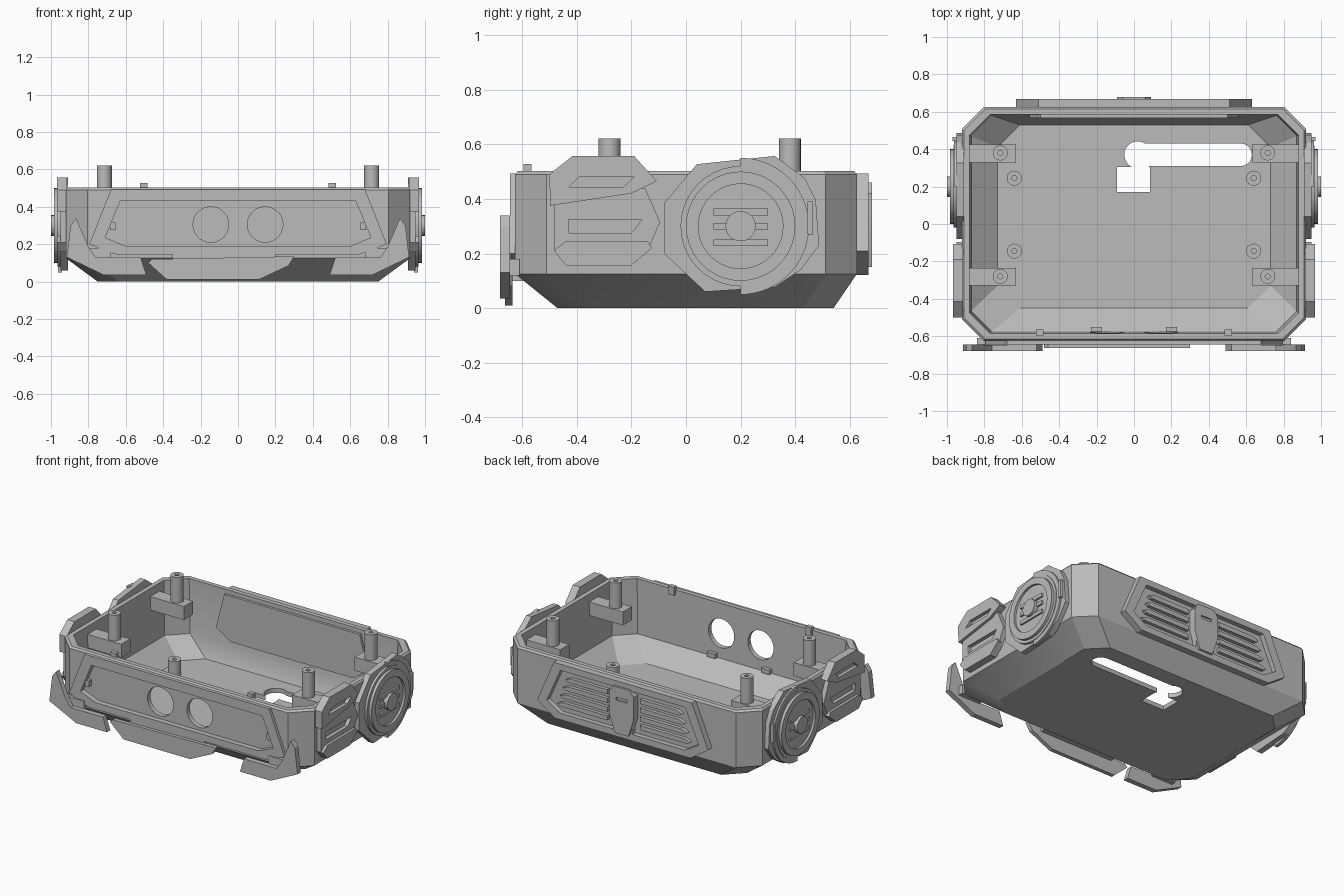
import bpy, bmesh
from math import sin, cos, pi, radians

cube = bpy.data.objects.get("Cube")
if cube:
    bpy.data.objects.remove(cube)

grey = bpy.data.materials.new("plain_grey")
grey.use_nodes = True
colour = (0.5, 0.5, 0.5, 1)
grey.diffuse_color = colour
grey.node_tree.nodes["Principled BSDF"].inputs["Base Color"].default_value = colour


def finish(name, bm):
    bmesh.ops.recalc_face_normals(bm, faces=bm.faces)
    mesh = bpy.data.meshes.new(name)
    bm.to_mesh(mesh)
    bm.free()
    mesh.materials.append(grey)
    obj = bpy.data.objects.new(name, mesh)
    bpy.context.collection.objects.link(obj)
    smooth(obj)
    return obj


def smooth(obj):
    for p in obj.data.polygons:
        p.use_smooth = True
    obj.data.set_sharp_from_angle(angle=radians(25))


def loft(name, rings):
    """Closed skin over a list of equal-length rings, capped at both ends."""
    bm = bmesh.new()
    vs = [[bm.verts.new(p) for p in r] for r in rings]
    n = len(vs[0])
    for a, b in zip(vs, vs[1:]):
        for i in range(n):
            j = (i + 1) % n
            bm.faces.new((a[i], a[j], b[j], b[i]))
    bm.faces.new(vs[0])
    bm.faces.new(vs[-1])
    return finish(name, bm)


def prism(name, pts, axis, d0, d1):
    """Extrude a flat outline along the named axis."""
    place = {"x": lambda u, v, d: (d, u, v),
             "y": lambda u, v, d: (u, d, v),
             "z": lambda u, v, d: (u, v, d)}[axis]
    return loft(name, [[place(u, v, d) for u, v in pts] for d in (d0, d1)])


def arc(u, v, r, a0=0, a1=360, n=40):
    full = a1 - a0 == 360
    steps = n if full else n + 1
    return [(u + r * cos(radians(a0 + (a1 - a0) * i / n)),
             v + r * sin(radians(a0 + (a1 - a0) * i / n))) for i in range(steps)]


def rect(u0, u1, v0, v1):
    return [(u0, v0), (u1, v0), (u1, v1), (u0, v1)]


def sym(half):
    """Mirror a half outline, listed top to bottom, across u = 0."""
    return half + [(-u, v) for u, v in reversed(half)]


def cut(obj, *cutters):
    for c in cutters:
        c.hide_render = True
        m = obj.modifiers.new("cut", "BOOLEAN")
        m.operation, m.solver, m.object = "DIFFERENCE", "EXACT", c
    bpy.context.view_layer.update()
    dg = bpy.context.evaluated_depsgraph_get()
    mesh = bpy.data.meshes.new_from_object(obj.evaluated_get(dg))
    obj.modifiers.clear()
    obj.data = mesh
    smooth(obj)
    for c in cutters:
        bpy.data.objects.remove(c)


def octagon(x, y0, y1, c, z):
    half = [(x - c, y1), (x, y1 - c), (x, y0 + c), (x - c, y0)]
    return [(u, v, z) for u, v in sym(half)]


# Tray shell: outside up, over the rim, inside down
tray = loft("tray_shell", [
    octagon(0.75, -0.47, 0.54, 0.11, 0),
    octagon(0.92, -0.625, 0.625, 0.115, 0.125),
    octagon(0.92, -0.625, 0.625, 0.115, 0.49),
    octagon(0.91, -0.615, 0.615, 0.115, 0.502),
    octagon(0.88, -0.585, 0.585, 0.11, 0.502),
    octagon(0.87, -0.575, 0.58, 0.11, 0.14),
    octagon(0.73, -0.45, 0.53, 0.12, 0.03)])

# Floor opening, front window recess and the two round front holes
window = sym([(0.63, 0.43), (0.71, 0.235), (0.6, 0.19)])
slot = arc(0.57, 0.37, 0.06, -90, 90, 16) + [(0.06, 0.43), (0.06, 0.31)]


def front_cutters():
    return [prism("window_cutter", window, "y", -0.7, -0.61)] + [
        prism("hole_cutter", arc(s * 0.145, 0.305, 0.095), "y", -0.75, -0.5) for s in (-1, 1)]


cut(tray, prism("slot_cutter", slot, "z", -0.1, 0.2),
    prism("key_cutter", arc(0.02, 0.37, 0.072), "z", -0.11, 0.21),
    prism("neck_cutter", rect(0, 0.08, 0.25, 0.36), "z", -0.12, 0.22),
    prism("square_cutter", rect(-0.09, 0.085, 0.17, 0.305), "z", -0.13, 0.23),
    *front_cutters())

# Front frame
frame = prism("front_frame", sym([(0.68, 0.492), (0.795, 0.2), (0.65, 0.145)]), "y", -0.645, -0.605)
cut(frame, *front_cutters())

# Lower bumper plates
prism("bumper_centre", [(-0.46, 0.12), (0.3, 0.135), (0.27, 0.085), (0.11, 0.01),
                        (-0.38, 0.01), (-0.48, 0.1)], "y", -0.662, -0.635)
prism("bumper_centre_mount", rect(-0.35, 0.2, 0.1, 0.15), "y", -0.64, -0.58)
hook = [(0.866, 0.34), (0.895, 0.3), (0.915, 0.13), (0.717, 0.035), (0.49, 0.035),
        (0.52, 0.128), (0.76, 0.128), (0.8, 0.187)]

for s in (-1, 1):
    side = "left" if s > 0 else "right"

    def flip(pts):
        return [(s * u, v) for u, v in pts]

    prism(side + "_bumper_hook", flip(hook), "y", -0.68, -0.645)
    prism(side + "_bumper_mount", flip(rect(0.68, 0.84, 0.12, 0.18)), "y", -0.65, -0.61)
    prism(side + "_window_tab", flip(rect(0.655, 0.685, 0.275, 0.315)), "y", -0.635, -0.605)
    prism(side + "_rim_tab", flip(rect(0.485, 0.525, -0.595, -0.565)), "z", 0.47, 0.527)
    prism(side + "_inner_tab", flip(rect(0.17, 0.23, -0.58, -0.55)), "z", 0.14, 0.17)

    # Mounting posts: tall ones on wall brackets, short ones on the floor
    for y in (0.38, -0.28):
        prism(side + "_bracket", flip(rect(0.63, 0.885, y - 0.05, y + 0.045)), "z", 0.36, 0.45)
    for x, y, z0, z1 in ((0.715, 0.38, 0.4, 0.62), (0.715, -0.28, 0.4, 0.62),
                         (0.64, 0.245, 0.02, 0.13), (0.64, -0.145, 0.02, 0.13)):
        post = prism(side + "_post", arc(s * x, y, 0.04, n=24), "z", z0, z1)
        cut(post, prism("screw_cutter", arc(s * x, y, 0.014, n=12), "z", z1 - 0.06, z1 + 0.05))

    # Layered side armour
    def layer(name, pts, d0, d1):
        return prism(side + "_" + name, pts, "x", s * d0, s * d1)

    lower = layer("armour_lower", [(-0.48, 0.4), (-0.15, 0.44), (-0.095, 0.315), (-0.14, 0.21),
                                   (-0.2, 0.157), (-0.44, 0.157), (-0.483, 0.21)], 0.91, 0.95)
    cut(lower, layer("cutter", [(-0.43, 0.275), (-0.2, 0.275), (-0.16, 0.325), (-0.43, 0.325)], 0.925, 1))
    layer("armour_foot", [(-0.483, 0.21), (-0.44, 0.245), (-0.14, 0.245), (-0.125, 0.22),
                          (-0.2, 0.157), (-0.44, 0.157)], 0.94, 0.968)
    upper = layer("armour_upper", [(-0.5, 0.49), (-0.415, 0.557), (-0.19, 0.557), (-0.107, 0.465),
                                   (-0.2, 0.42), (-0.497, 0.375)], 0.915, 0.968)
    cut(upper, layer("cutter", [(-0.43, 0.443), (-0.23, 0.443), (-0.19, 0.48), (-0.39, 0.48)], 0.945, 1))

    # Round side unit: backing plate, rings, slotted disc and hub
    layer("round_backing", [(-0.08, 0.385), (0.04, 0.527), (0.325, 0.557), (0.435, 0.475), (0.475, 0.395),
                            (0.487, 0.23), (0.42, 0.14), (0.325, 0.077), (0.07, 0.06), (-0.08, 0.2)],
          0.91, 0.95)
    layer("half_ring", arc(0.2, 0.3, 0.25, -90, 90), 0.94, 0.962)
    layer("ring_tab", rect(0.445, 0.465, 0.27, 0.39), 0.94, 0.97)
    layer("outer_ring", arc(0.2, 0.3, 0.22), 0.94, 0.966)
    rim = layer("round_rim", arc(0.2, 0.3, 0.2), 0.95, 0.985)
    cut(rim, layer("cutter", arc(0.2, 0.3, 0.155), 0.97, 1.1))
    for z in (0.24, 0.3, 0.352):
        layer("disc_bar", rect(0.1, 0.3, z - 0.012, z + 0.012), 0.965, 0.982)
    layer("hub", arc(0.2, 0.3, 0.055), 0.965, 1)

# Back grille: framed panel with slats and a centre block
panel = prism("back_panel", sym([(0.51, 0.492), (0.63, 0.21), (0.5, 0.122)]), "y", 0.615, 0.667)
recess = [(0.07, 0.45), (0.46, 0.45), (0.56, 0.225), (0.46, 0.165), (0.07, 0.165)]
cut(panel, *[prism("recess_cutter", [(s * u, v) for u, v in recess], "y", 0.635, 0.7) for s in (-1, 1)])
for s in (-1, 1):
    for i in range(4):
        z = 0.205 + i * 0.058
        end = 0.47 - 0.02 * i
        pts = [(0.12, z), (end, z), (end + 0.02, z + 0.014), (end - 0.02, z + 0.03), (0.12, z + 0.03)]
        prism("grille_slat", [(s * u, v) for u, v in pts], "y", 0.63, 0.658)
block = prism("back_centre_block", sym([(0.06, 0.46), (0.09, 0.42), (0.09, 0.27), (0.05, 0.15)]),
              "y", 0.63, 0.68)
cut(block, prism("groove_cutter", rect(-0.04, 0.04, 0.37, 0.39), "y", 0.67, 0.7))

# Raised plate on the inside of the back wall
prism("inner_back_plate", sym([(0.5, 0.475), (0.56, 0.24), (0.45, 0.17)]), "y", 0.568, 0.6)
